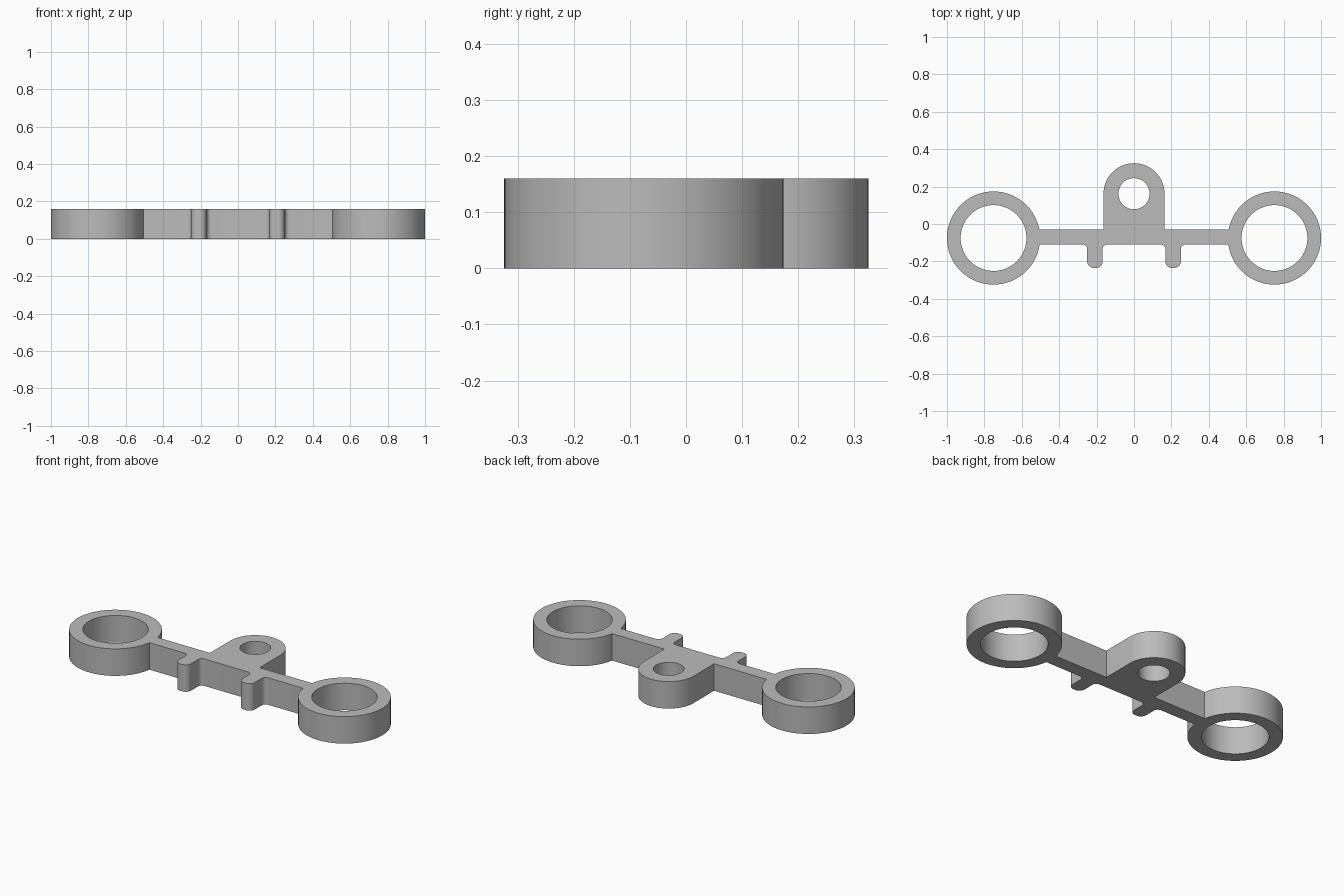
import bpy, bmesh
from math import sin, cos, asin, radians, degrees

HEIGHT = 0.16
RING_X, RING_Y, RING_R, RING_HOLE = 0.751, -0.075, 0.249, 0.176
TAB_Y, TAB_R, TAB_HOLE = 0.162, 0.163, 0.083
BAR_TOP, BAR_BOTTOM = -0.03, -0.11
PEG_IN, PEG_OUT, PEG_END = 0.168, 0.25, -0.235
FILLET, PEG_ROUND = 0.025, 0.035

cube = bpy.data.objects.get("Cube")
if cube:
    bpy.data.objects.remove(cube, do_unlink=True)


def arc(cx, cy, r, start, end, steps):
    angles = [radians(start + (end - start) * i / steps) for i in range(steps + 1)]
    return [(cx + r * cos(a), cy + r * sin(a)) for a in angles]


def add_loop(curve, points):
    spline = curve.splines.new("POLY")
    spline.points.add(len(points) - 1)
    for p, (x, y) in zip(spline.points, points):
        p.co = (x, y, 0, 1)
    spline.use_cyclic_u = True


# Half outline: tab, bar, ring, peg with fillets
upper = 180 - degrees(asin((BAR_TOP - RING_Y) / RING_R))
lower = -180 - degrees(asin((BAR_BOTTOM - RING_Y) / RING_R))
tip_y = PEG_END + PEG_ROUND
root_y = BAR_BOTTOM - FILLET
half = arc(0, TAB_Y, TAB_R, 90, 0, 20)
half += [(TAB_R, BAR_TOP)]
half += arc(RING_X, RING_Y, RING_R, upper, lower, 72)
half += arc(PEG_OUT + FILLET, root_y, FILLET, 90, 180, 6)
half += arc(PEG_OUT - PEG_ROUND, tip_y, PEG_ROUND, 0, -90, 8)
half += arc(PEG_IN + PEG_ROUND, tip_y, PEG_ROUND, -90, -180, 8)
half += arc(PEG_IN - FILLET, root_y, FILLET, 0, 90, 6)
outline = half + [(-x, y) for x, y in reversed(half[1:])]

# Flat profile with three holes, extruded to thickness
curve = bpy.data.curves.new("bracket_profile", "CURVE")
curve.dimensions = "2D"
curve.fill_mode = "BOTH"
curve.extrude = HEIGHT / 2
add_loop(curve, outline)
for cx, cy, r in ((-RING_X, RING_Y, RING_HOLE), (RING_X, RING_Y, RING_HOLE), (0, TAB_Y, TAB_HOLE)):
    add_loop(curve, arc(cx, cy, r, 0, 360, 72)[:-1])

body = bpy.data.objects.new("bracket_body", curve)
bpy.context.collection.objects.link(body)
body.location.z = HEIGHT / 2
bpy.ops.object.select_all(action="DESELECT")
body.select_set(True)
bpy.context.view_layer.objects.active = body
bpy.ops.object.convert(target="MESH")
body = bpy.context.object

# Weld caps to walls
bm = bmesh.new()
bm.from_mesh(body.data)
bmesh.ops.remove_doubles(bm, verts=bm.verts, dist=0.0005)
bmesh.ops.recalc_face_normals(bm, faces=bm.faces)
bm.to_mesh(body.data)
bm.free()

# Plain grey finish
grey = bpy.data.materials.new("plain_grey")
grey.use_nodes = True
colour = (0.5, 0.5, 0.5, 1)
grey.diffuse_color = colour
grey.node_tree.nodes["Principled BSDF"].inputs["Base Color"].default_value = colour
body.data.materials.clear()
body.data.materials.append(grey)
bpy.ops.object.shade_smooth_by_angle(angle=radians(30))
